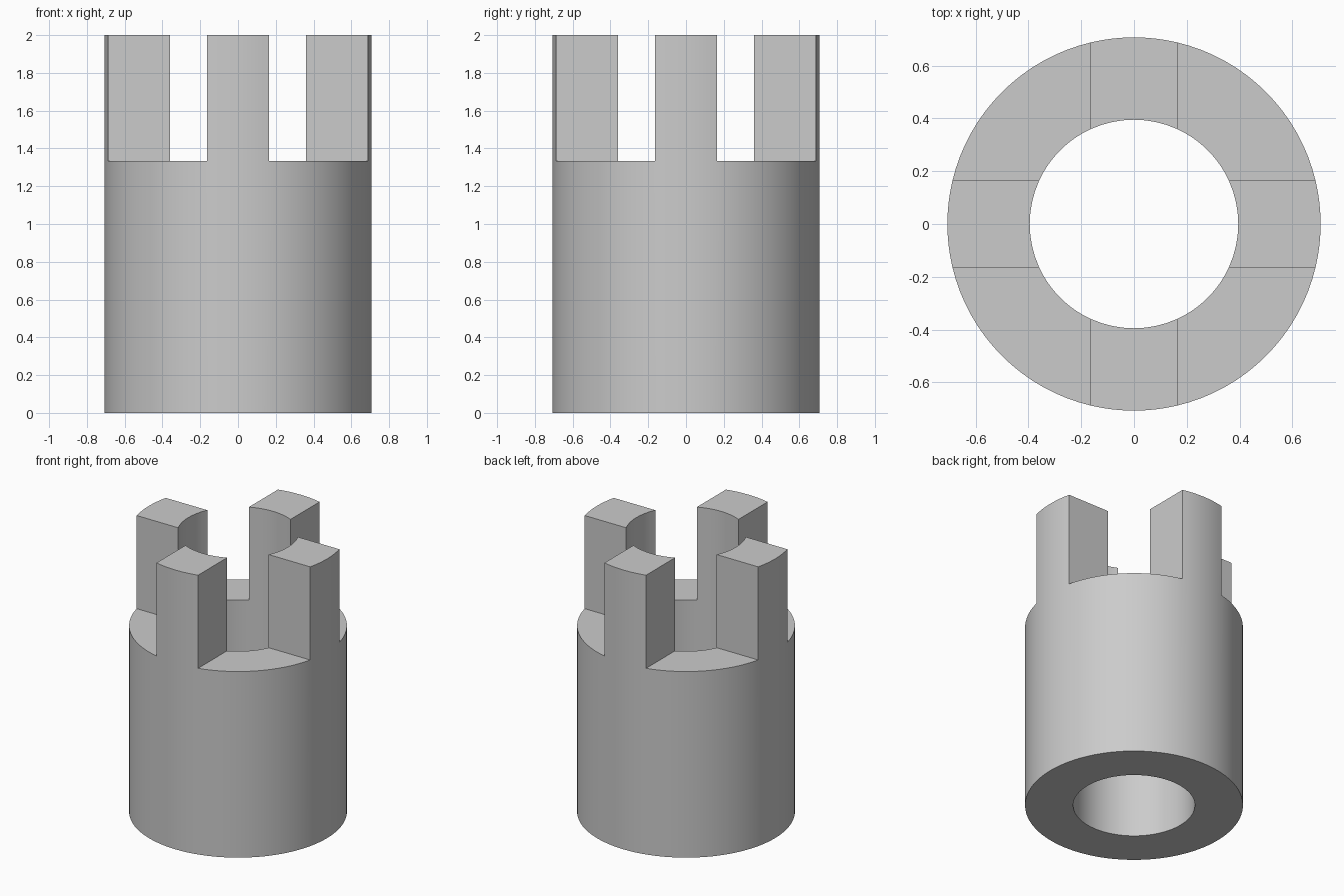
import bpy
import bmesh
import math

cube = bpy.data.objects.get("Cube")
if cube:
    bpy.data.objects.remove(cube, do_unlink=True)

OUTER, INNER = 0.707, 0.395
SHOULDER, TOP = 1.333, 2.0
HALF_TOOTH = 0.165
TOOTH_STEPS, GAP_STEPS = 8, 16

grey = bpy.data.materials.new("plain_grey")
grey.use_nodes = True
colour = (0.6, 0.6, 0.6, 1)
grey.diffuse_color = colour
grey.node_tree.nodes["Principled BSDF"].inputs["Base Color"].default_value = colour


def ring_angles(radius):
    """Angles around a circle, stepped so tooth edges land exactly on vertices."""
    half = math.asin(HALF_TOOTH / radius)
    angles = []
    for quarter in range(4):
        mid = quarter * math.pi / 2
        angles += [mid - half + 2 * half * i / TOOTH_STEPS for i in range(TOOTH_STEPS)]
        gap = math.pi / 2 - 2 * half
        angles += [mid + half + gap * i / GAP_STEPS for i in range(GAP_STEPS)]
    return angles


bm = bmesh.new()


def ring(radius, z):
    return [bm.verts.new((radius * math.cos(a), radius * math.sin(a), z))
            for a in ring_angles(radius)]


out_low, out_mid, out_top = [ring(OUTER, z) for z in (0, SHOULDER, TOP)]
in_low, in_mid, in_top = [ring(INNER, z) for z in (0, SHOULDER, TOP)]
count = len(out_low)
period = TOOTH_STEPS + GAP_STEPS


def strip(a, b, i):
    j = (i + 1) % count
    bm.faces.new((a[i], a[j], b[j], b[i]))


for i in range(count):
    # Sleeve: outer wall, bore and base
    strip(out_low, out_mid, i)
    strip(in_mid, in_low, i)
    strip(in_low, out_low, i)
    # Upright teeth, with open shoulders between them
    if i % period < TOOTH_STEPS:
        strip(out_mid, out_top, i)
        strip(in_top, in_mid, i)
        strip(out_top, in_top, i)
    else:
        strip(out_mid, in_mid, i)
    # Flat tooth flanks
    if i % period in (0, TOOTH_STEPS):
        bm.faces.new((out_mid[i], out_top[i], in_top[i], in_mid[i]))

bmesh.ops.delete(bm, geom=[v for v in bm.verts if not v.link_faces], context='VERTS')
bmesh.ops.recalc_face_normals(bm, faces=bm.faces)
mesh = bpy.data.meshes.new("toothed_sleeve")
bm.to_mesh(mesh)
bm.free()
mesh.materials.append(grey)

sleeve = bpy.data.objects.new("toothed_sleeve", mesh)
bpy.context.collection.objects.link(sleeve)
bpy.ops.object.select_all(action='DESELECT')
sleeve.select_set(True)
bpy.context.view_layer.objects.active = sleeve
bpy.ops.object.shade_smooth_by_angle(angle=math.radians(30))
